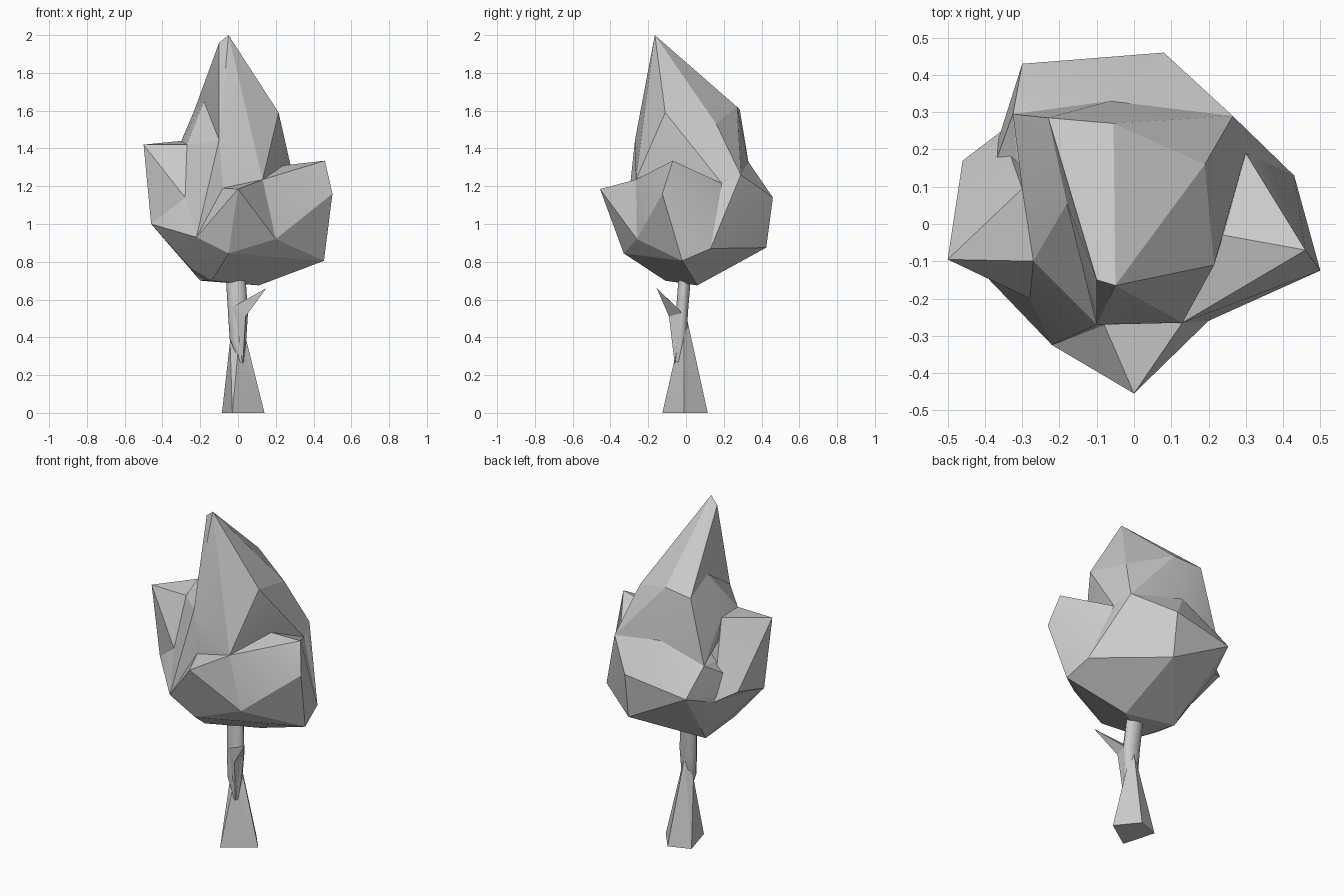
import bpy
import bmesh
import math
from mathutils import Vector

default_cube = bpy.data.objects.get("Cube")
if default_cube:
    bpy.data.objects.remove(default_cube, do_unlink=True)

# One flat grey for the whole tree
grey = bpy.data.materials.new("plain_grey")
grey.use_nodes = True
colour = (0.6, 0.6, 0.6, 1)
grey.diffuse_color = colour
grey.node_tree.nodes["Principled BSDF"].inputs["Base Color"].default_value = colour


def add_object(name, bm, smooth_angle):
    bmesh.ops.recalc_face_normals(bm, faces=bm.faces)
    mesh = bpy.data.meshes.new(name)
    bm.to_mesh(mesh)
    bm.free()
    mesh.materials.append(grey)
    obj = bpy.data.objects.new(name, mesh)
    bpy.context.collection.objects.link(obj)
    bpy.ops.object.select_all(action="DESELECT")
    obj.select_set(True)
    bpy.context.view_layer.objects.active = obj
    bpy.ops.object.shade_smooth_by_angle(angle=math.radians(smooth_angle))


def faceted_clump(name, points):
    """Convex faceted lump wrapped around a few corner points."""
    bm = bmesh.new()
    for point in points:
        bm.verts.new(point)
    hull = bmesh.ops.convex_hull(bm, input=bm.verts)
    loose = {g for g in hull["geom_interior"] + hull["geom_unused"]
             if isinstance(g, bmesh.types.BMVert)}
    bmesh.ops.delete(bm, geom=list(loose), context="VERTS")
    add_object(name, bm, 20)


def loft(name, rings, sides):
    """Round stem through rings given as centre, radius x, radius y."""
    bm = bmesh.new()
    loops = []
    for centre, rx, ry in rings:
        angles = [math.tau * i / sides for i in range(sides)]
        loops.append([bm.verts.new(Vector(centre) + Vector(
            (rx * math.cos(a), ry * math.sin(a), 0))) for a in angles])
    for low, high in zip(loops, loops[1:]):
        for i in range(sides):
            j = (i + 1) % sides
            bm.faces.new((low[i], low[j], high[j], high[i]))
    bm.faces.new(loops[0])
    bm.faces.new(loops[-1])
    add_object(name, bm, 60)


# Corners shared between neighbouring foliage clumps
core = (0, 0, 1)
front_chin = (-.05, -.33, .845)
front_left = (-.22, -.325, .93)
front_right = (.2, -.26, .92)
brow_right = (.13, -.265, 1.235)
brow_mid = (-.08, -.27, 1.19)
brow_left = (-.28, -.2, 1.14)
shoulder_left = (-.27, -.1, 1.42)
shoulder_back = (-.3, .095, 1.44)
shoulder_right = (.24, -.03, 1.31)
side_left = (-.46, -.075, 1)
side_left_back = (-.46, .17, 1.07)
side_right = (.455, -.02, .805)
side_right_back = (.43, .13, .87)
saddle_right = (.3, .19, 1.215)
back_right = (.265, .29, 1.26)
back_mid = (-.065, .33, 1.33)
back_left = (-.325, .295, 1.235)
back_low_left = (-.355, .25, 1.01)
bottom_front = (-.14, -.11, .7)
spire_front = (-.1, -.27, 1.445)
spire_right = (.215, -.11, 1.59)
spire_back_right = (.19, .16, 1.53)
spire_back = (-.055, .27, 1.62)
spire_back_left = (-.23, .285, 1.605)
spire_left = (-.18, .055, 1.65)

# Lower crown
faceted_clump("lower_crown", [
    front_chin, front_left, front_right, brow_right, brow_mid, brow_left,
    side_left, side_right, side_right_back, saddle_right,
    back_right, back_mid, back_left, back_low_left, bottom_front,
    (.08, .46, 1.14), (-.3, .43, 1.08), (.08, .425, .875),
    (.25, .24, .87), (.11, .06, .675), (-.25, -.1, .765), (-.2, .1, .7)])

# Tall pointed top and the wider body it rises from
faceted_clump("crown_spire", [
    (-.05, -.165, 2), (-.1, -.15, 1.96), (.125, -.085, 1.7),
    spire_right, spire_back_right, spire_back, spire_back_left,
    spire_left, spire_front, brow_right, brow_mid])
faceted_clump("upper_crown", [
    spire_right, spire_back_right, spire_back, spire_back_left, spire_left,
    spire_front, shoulder_left, shoulder_back, shoulder_right, brow_right,
    brow_mid, saddle_right, back_right, back_mid, back_left])

# Side and front lumps
faceted_clump("front_foliage", [
    (0, -.455, 1.185), front_chin, front_left, front_right, brow_right,
    brow_mid, bottom_front, core])
faceted_clump("front_left_foliage", [
    shoulder_left, spire_front, brow_left, front_left, brow_mid, core])
faceted_clump("right_foliage", [
    (.46, -.07, 1.335), (.5, -.125, 1.16), side_right, side_right_back,
    front_right, brow_right, shoulder_right, saddle_right, core])
faceted_clump("left_foliage", [
    (-.5, -.095, 1.42), shoulder_left, shoulder_back, side_left,
    side_left_back, brow_left, back_low_left, core])

# Flared four-cornered foot with a twisted, narrowing top
faceted_clump("trunk_foot", [
    (.14, -.01, 0), (-.03, -.125, 0), (-.085, .07, 0), (.04, .115, 0),
    (-.042, -.01, .38), (.04, -.01, .4), (0, -.05, .33), (.005, .005, .5)])

# Round leaning stem
loft("trunk_stem", [
    ((.018, -.045, .27), .012, .012),
    ((0, -.028, .39), .044, .033),
    ((0, -.022, .53), .053, .034),
    ((-.014, -.004, .75), .052, .034)], 10)

# Broken side branch
fork = [(-.03, -.05, .56), (.04, -.09, .51), (.05, -.02, .53)]
faceted_clump("branch_base", fork + [(.025, -.06, .26), (0, -.01, .45)])
faceted_clump("branch_tip", fork + [(.15, -.155, .66)])
